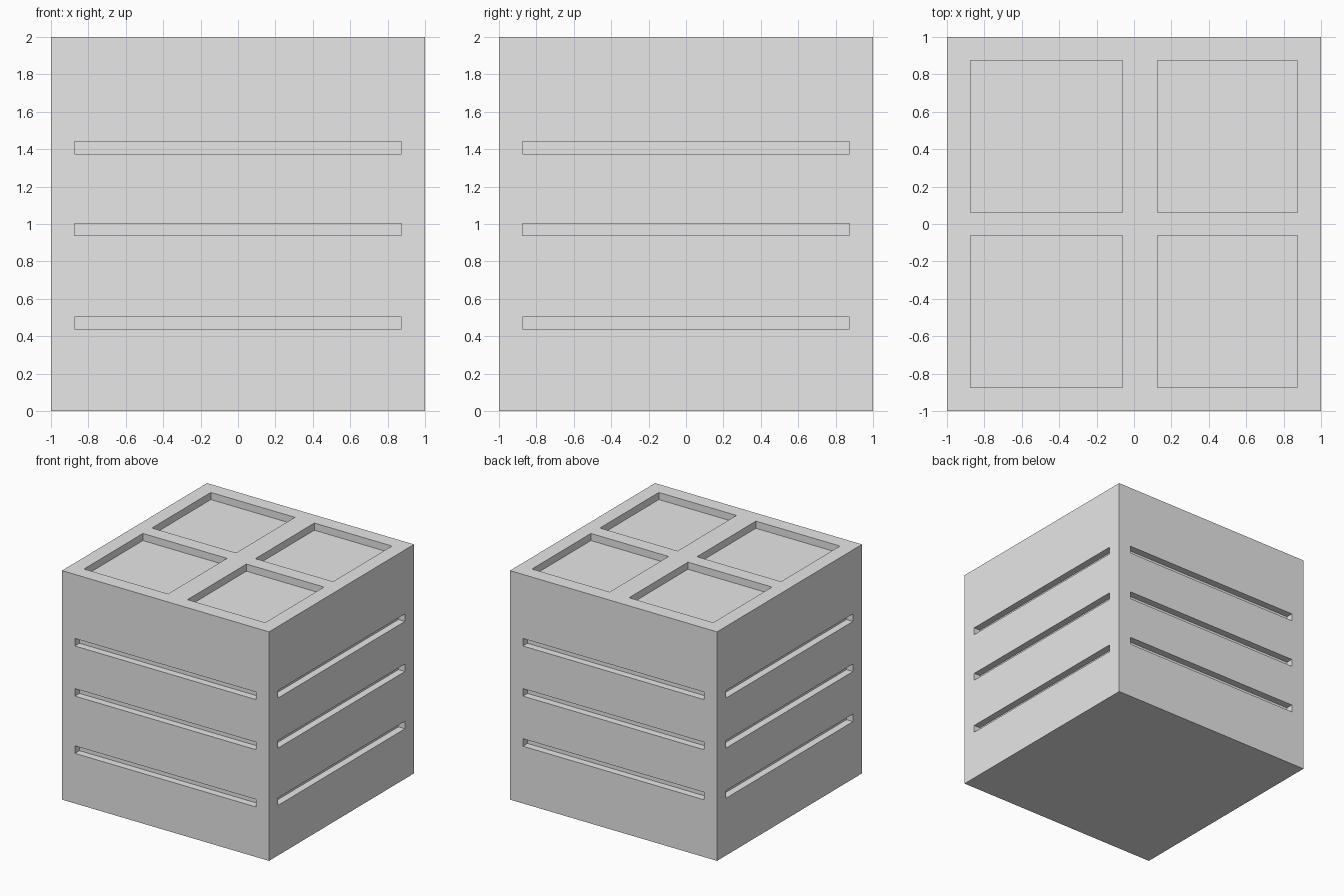
import bpy
import bmesh
from math import radians
from mathutils import Matrix, Vector

DEPTH = 0.0625    # depth of every recess
MARGIN = 0.875    # outer reach of every recess
SLOT_H = 0.0655

old = bpy.data.objects.get("Cube")
if old:
    bpy.data.objects.remove(old, do_unlink=True)

grey = bpy.data.materials.new("plain_grey")
grey.use_nodes = True
colour = (0.8, 0.8, 0.8, 1)
grey.diffuse_color = colour
grey.node_tree.nodes["Principled BSDF"].inputs["Base Color"].default_value = colour


def add_box(bm, low, high, turn=0):
    """Box between two corners, turned about z by a number of degrees."""
    low, high = Vector(low), Vector(high)
    place = (Matrix.Rotation(radians(turn), 4, "Z")
             @ Matrix.Translation((low + high) / 2)
             @ Matrix.Diagonal((*(high - low), 1)))
    bmesh.ops.create_cube(bm, size=1, matrix=place)


def make_object(name, bm):
    mesh = bpy.data.meshes.new(name)
    bm.to_mesh(mesh)
    bm.free()
    mesh.materials.append(grey)
    obj = bpy.data.objects.new(name, mesh)
    bpy.context.collection.objects.link(obj)
    return obj


# Solid block
bm = bmesh.new()
add_box(bm, (-1, -1, 0), (1, 1, 2))
block = make_object("slotted_block", bm)

# Three slots per side; the lowest is higher on the back and left-hand sides
bm = bmesh.new()
for turn, lowest in ((0, 0.4375), (90, 0.4375), (180, 0.5), (270, 0.5)):
    for z in (lowest, 0.9375, 1.375):
        add_box(bm, (-MARGIN, -1.1, z), (MARGIN, DEPTH - 1, z + SLOT_H), turn)

# Four pockets in the top
for x0, x1 in ((-MARGIN, -0.0625), (0.125, MARGIN)):
    for y0, y1 in ((-MARGIN, -0.0625), (0.0625, MARGIN)):
        add_box(bm, (x0, y0, 2 - DEPTH), (x1, y1, 2.1))
cutter = make_object("recess_cutter", bm)
cutter.hide_render = True

# Cut the recesses
cut = block.modifiers.new("recesses", "BOOLEAN")
cut.operation = "DIFFERENCE"
cut.solver = "EXACT"
cut.object = cutter
bpy.context.view_layer.objects.active = block
bpy.ops.object.modifier_apply(modifier=cut.name)
bpy.data.objects.remove(cutter, do_unlink=True)
